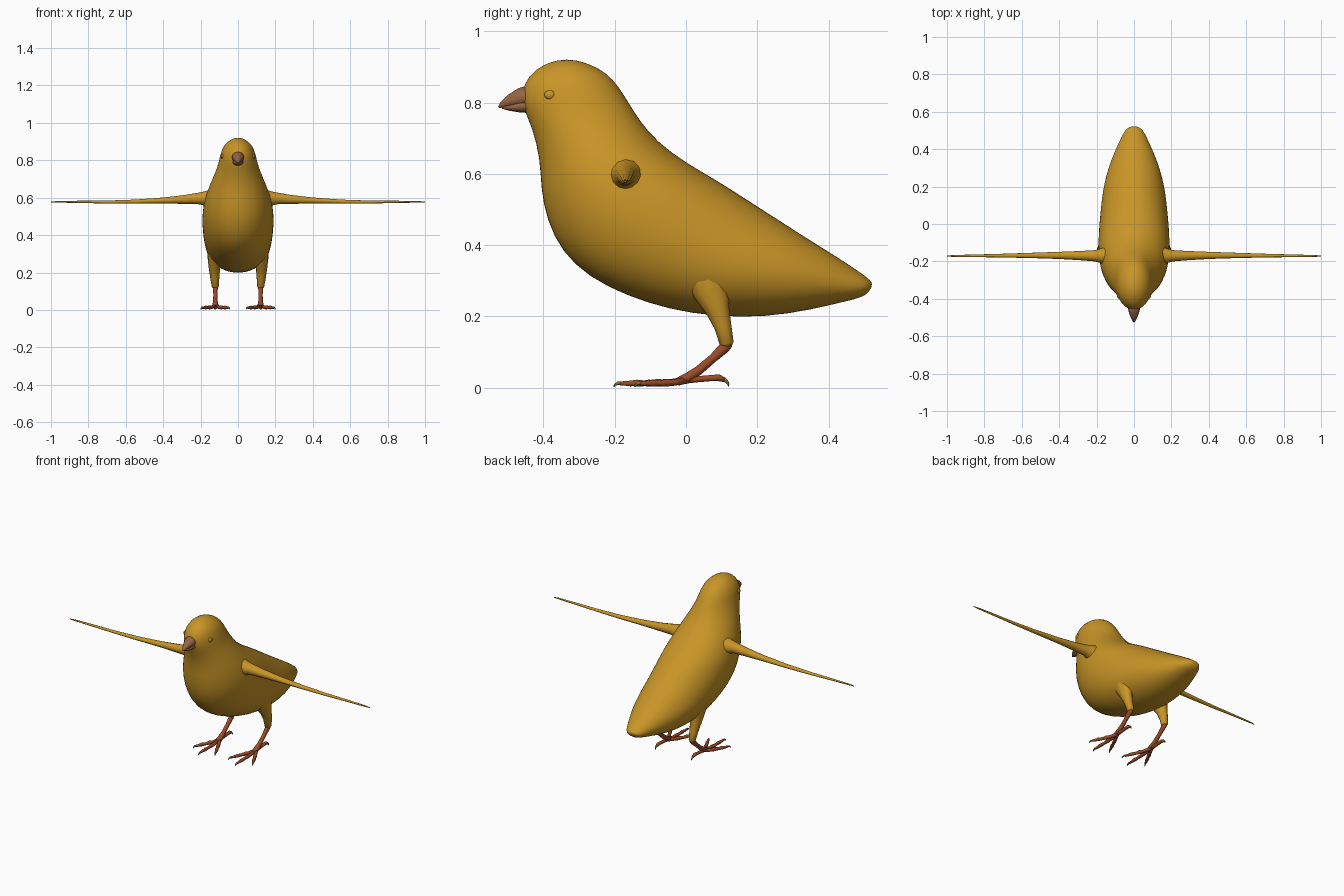
import bpy, bmesh, math
from mathutils import Vector


def material(name, rgb):
    m = bpy.data.materials.new(name)
    m.diffuse_color = (*rgb, 1)
    return m


PLUMAGE = material("plumage", (0.58, 0.30, 0.02))
HORN = material("horn", (0.30, 0.13, 0.06))
SKIN = material("leg_skin", (0.33, 0.07, 0.02))
CLAW = material("claw", (0.20, 0.19, 0.08))


def loft(name, rings, mat, n=16, mirror=False, subsurf=0):
    """Skin elliptical rings given as (centre, half axis u, half axis v)."""
    bm = bmesh.new()
    loops = []
    for c, u, v in rings:
        loops.append([bm.verts.new(c + u * math.cos(a) + v * math.sin(a))
                      for a in (2 * math.pi * i / n for i in range(n))])
    for p, q in zip(loops, loops[1:]):
        for i in range(n):
            j = (i + 1) % n
            bm.faces.new((p[i], p[j], q[j], q[i]))
    for end in (loops[0], loops[-1]):
        bm.faces.new(end)
    bmesh.ops.recalc_face_normals(bm, faces=bm.faces)
    for f in bm.faces:
        f.smooth = True
    me = bpy.data.meshes.new(name)
    bm.to_mesh(me)
    bm.free()
    me.materials.append(mat)
    ob = bpy.data.objects.new(name, me)
    bpy.context.collection.objects.link(ob)
    if mirror:
        ob.modifiers.new("mirror", "MIRROR").use_mirror_merge = False
    if subsurf:
        s = ob.modifiers.new("smooth", "SUBSURF")
        s.levels = s.render_levels = subsurf
    return ob


def tube(name, pts, mat, ref=(1, 0, 0), n=12, **kw):
    """Tube through points (x, y, z, radius along ref, other radius)."""
    P = [Vector(p[:3]) for p in pts]
    rings = []
    for i, p in enumerate(pts):
        t = (P[min(i + 1, len(P) - 1)] - P[max(i - 1, 0)]).normalized()
        v = t.cross(Vector(ref)).normalized()
        rings.append((P[i], v.cross(t) * p[3], v * p[-1]))
    return loft(name, rings, mat, n, **kw)


# body: front y, z / back y, z / half width, from crown to tail tip
sections = [
    (-.355, .921, -.315, .921, .015), (-.40, .908, -.27, .909, .045),
    (-.442, .878, -.222, .884, .076), (-.464, .83, -.188, .845, .094),
    (-.457, .78, -.16, .80, .103), (-.432, .73, -.13, .75, .120),
    (-.41, .64, -.08, .69, .153), (-.409, .56, 0, .632, .178),
    (-.393, .47, .08, .587, .191), (-.35, .38, .15, .543, .192),
    (-.275, .31, .21, .504, .188), (-.17, .258, .27, .466, .180),
    (-.05, .219, .32, .433, .172), (.08, .199, .37, .402, .154),
    (.22, .197, .42, .370, .126), (.35, .218, .46, .344, .092),
    (.45, .243, .50, .316, .062), (.50, .254, .517, .302, .042),
    (.518, .275, .524, .291, .015)]
rings = []
for fy, fz, by, bz, w in sections:
    f, b = Vector((0, fy, fz)), Vector((0, by, bz))
    rings.append(((f + b) / 2, Vector((w, 0, 0)), (b - f) / 2))
loft("body", rings, PLUMAGE, 28, subsurf=1)

# beak: upper and lower halves
tube("upper_beak", [(0, -.43, .818, .036, .034), (0, -.465, .814, .030, .027),
                    (0, -.495, .804, .020, .018), (0, -.518, .793, .009, .008),
                    (0, -.526, .787, .002, .002)], HORN)
tube("lower_beak", [(0, -.43, .793, .032, .022), (0, -.465, .790, .027, .018),
                    (0, -.495, .787, .016, .010), (0, -.517, .786, .005, .003)], HORN)

# eyes: small lidded bumps
bpy.ops.mesh.primitive_uv_sphere_add(segments=16, ring_count=10, radius=.016)
eye = bpy.context.object
eye.name = "eyes"
for v in eye.data.vertices:
    v.co = (v.co.x * .5 + .083, v.co.y - .382, v.co.z * .8 + .822)
eye.data.materials.append(PLUMAGE)
eye.data.shade_smooth()
eye.modifiers.new("mirror", "MIRROR")

# wings: long tapering spikes
tube("wings", [(.10, -.170, .590, .065, .060), (.155, -.170, .594, .048, .048),
               (.18, -.170, .596, .038, .038), (.21, -.170, .596, .030, .031),
               (.28, -.169, .591, .025, .024), (.40, -.168, .585, .019, .016),
               (.55, -.168, .579, .014, .011), (.70, -.169, .577, .010, .008),
               (.85, -.170, .578, .007, .006), (.97, -.171, .578, .005, .004),
               (1.0, -.171, .577, .002, .002)], PLUMAGE, (0, 1, 0), mirror=True)

# feathered thighs
tube("thighs", [(.110, .050, .37, .045, .085), (.117, .058, .32, .048, .072),
                (.122, .070, .27, .040, .052), (.126, .088, .22, .030, .034),
                (.124, .104, .17, .024, .024), (.121, .114, .125, .019, .020),
                (.121, .116, .115, .012, .013)], PLUMAGE, mirror=True)

# shanks
tube("shanks", [(.121, .122, .125, .012, .012), (.121, .108, .113, .013, .016),
                (.121, .075, .082, .011, .012), (.121, .035, .048, .012, .013),
                (.121, .005, .028, .016, .014), (.121, -.025, .016, .014, .011)],
     SKIN, mirror=True)

# toes and claws: name, tip x, tip y, knuckle height
for label, tx, ty in (("inner", .052, -.140), ("middle", .122, -.185),
                      ("outer", .190, -.128)):
    path = []
    for k, z, r in ((0, .022, .011), (.3, .014, .009), (.45, .014, .011),
                    (.6, .012, .008), (.75, .013, .010), (.9, .012, .007), (1, .012, .006)):
        path.append((.121 + (tx - .121) * k, .005 + (ty - .005) * k, z, r, r))
    tube(label + "_toes", path, SKIN, n=10, mirror=True)
    d = Vector((tx - .121, ty - .005)).normalized()
    tube(label + "_claws", [(tx + d.x * s, ty + d.y * s, z, r, r) for s, z, r in
                            ((-.008, .012, .006), (.006, .013, .005),
                             (.015, .008, .003), (.018, .002, .001))],
         CLAW, n=8, mirror=True)

# hind toes and claws
tube("hind_toes", [(.121, .000, .022, .011, .011), (.121, .035, .024, .010, .009),
                   (.121, .070, .027, .010, .009), (.121, .092, .028, .010, .010),
                   (.121, .108, .022, .007, .007)], SKIN, n=10, mirror=True)
tube("hind_claws", [(.121, .102, .025, .007, .007), (.121, .114, .018, .005, .005),
                    (.121, .119, .010, .003, .003), (.121, .119, .004, .001, .001)],
     CLAW, n=8, mirror=True)
